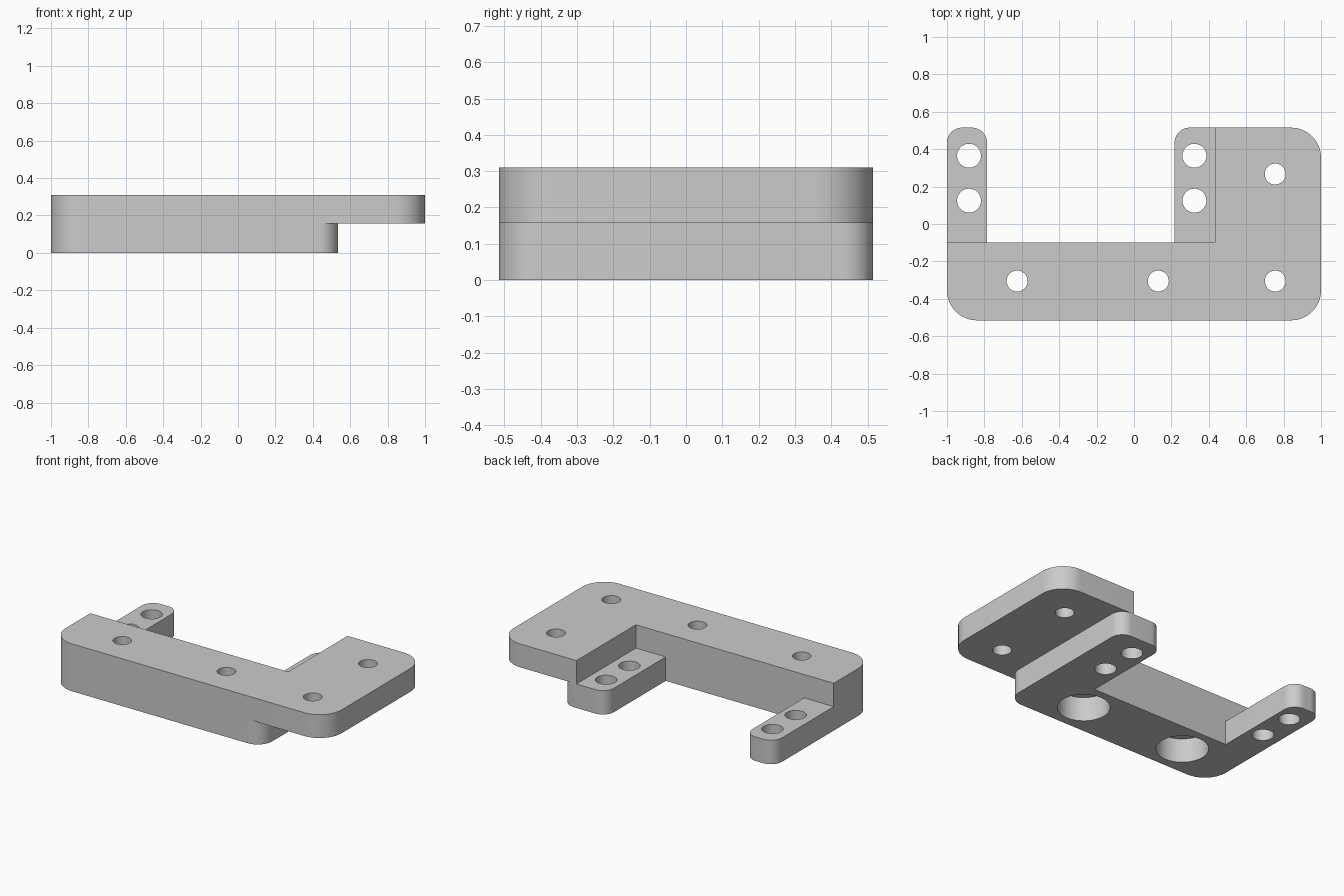
import bpy, bmesh
from math import sin, cos, pi
from mathutils import Vector

if "Cube" in bpy.data.objects:
    bpy.data.objects.remove(bpy.data.objects["Cube"])

grey = bpy.data.materials.new("plain grey")
grey.use_nodes = True
COLOUR = (0.6, 0.6, 0.6, 1)
grey.diffuse_color = COLOUR
grey.node_tree.nodes["Principled BSDF"].inputs["Base Color"].default_value = COLOUR


def rounded_outline(corners, steps=16):
    """Turn (x, y, radius) right-angle corners into a filleted outline."""
    points = []
    for i, (x, y, r) in enumerate(corners):
        here = Vector((x, y))
        if r == 0:
            points.append(here)
            continue
        back = (Vector(corners[i - 1][:2]) - here).normalized()
        ahead = (Vector(corners[(i + 1) % len(corners)][:2]) - here).normalized()
        centre = here + (back + ahead) * r
        for k in range(steps + 1):
            a = k / steps * pi / 2
            points.append(centre - ahead * r * cos(a) - back * r * sin(a))
    return points


def prism(name, outline, z0, z1):
    """Extrude a flat outline between two heights."""
    bm = bmesh.new()
    face = bm.faces.new([bm.verts.new((p.x, p.y, z0)) for p in outline])
    ext = bmesh.ops.extrude_face_region(bm, geom=[face])
    top = [v for v in ext["geom"] if isinstance(v, bmesh.types.BMVert)]
    bmesh.ops.translate(bm, verts=top, vec=(0, 0, z1 - z0))
    bmesh.ops.recalc_face_normals(bm, faces=bm.faces)
    mesh = bpy.data.meshes.new(name)
    bm.to_mesh(mesh)
    bm.free()
    mesh.materials.append(grey)
    obj = bpy.data.objects.new(name, mesh)
    bpy.context.collection.objects.link(obj)
    return obj


def combine(body, other, operation):
    """Apply a boolean and discard the second object."""
    bpy.context.view_layer.objects.active = body
    mod = body.modifiers.new("Combine", "BOOLEAN")
    mod.operation, mod.solver, mod.object = operation, "EXACT", other
    bpy.ops.object.modifier_apply(modifier=mod.name)
    bpy.data.objects.remove(other)


def drill(body, x, y, r, z0, z1):
    circle = [Vector((x + r * cos(k * pi / 24), y + r * sin(k * pi / 24))) for k in range(48)]
    combine(body, prism("drill", circle, z0, z1), "DIFFERENCE")


FRONT, BACK, STEP = -0.515, 0.515, -0.1
MID, TOP = 0.157, 0.31
BIG, SMALL = 0.16, 0.08

# Lower layer: bar with two fingers pointing back
bracket = prism("mounting_bracket", rounded_outline([
    (-1, FRONT, BIG), (0.535, FRONT, 0.105), (0.535, BACK, SMALL), (0.217, BACK, SMALL),
    (0.217, STEP, 0), (-0.786, STEP, 0), (-0.786, BACK, SMALL), (-1, BACK, SMALL)]), 0, MID)

# Upper layer: L-shaped plate overhanging on the left side
plate = prism("upper_plate", rounded_outline([
    (-1, FRONT, BIG), (1, FRONT, BIG), (1, BACK, BIG),
    (0.433, BACK, 0), (0.433, STEP, 0), (-1, STEP, 0)]), MID, TOP)
combine(bracket, plate, "UNION")

# Screw holes through the plate
for x, y in [(-0.625, -0.305), (0.13, -0.305), (0.755, -0.305), (0.755, 0.267)]:
    drill(bracket, x, y, 0.056, -0.1, TOP + 0.1)

# Wide counterbores from below
for x in (-0.625, 0.13):
    drill(bracket, x, -0.305, 0.155, -0.1, MID)

# Paired holes in each finger
for x in (-0.882, 0.323):
    for y in (0.125, 0.365):
        drill(bracket, x, y, 0.064, -0.1, MID + 0.05)

bpy.ops.object.select_all(action="DESELECT")
bracket.select_set(True)
bpy.context.view_layer.objects.active = bracket
bpy.ops.object.shade_smooth_by_angle(angle=pi / 6)
